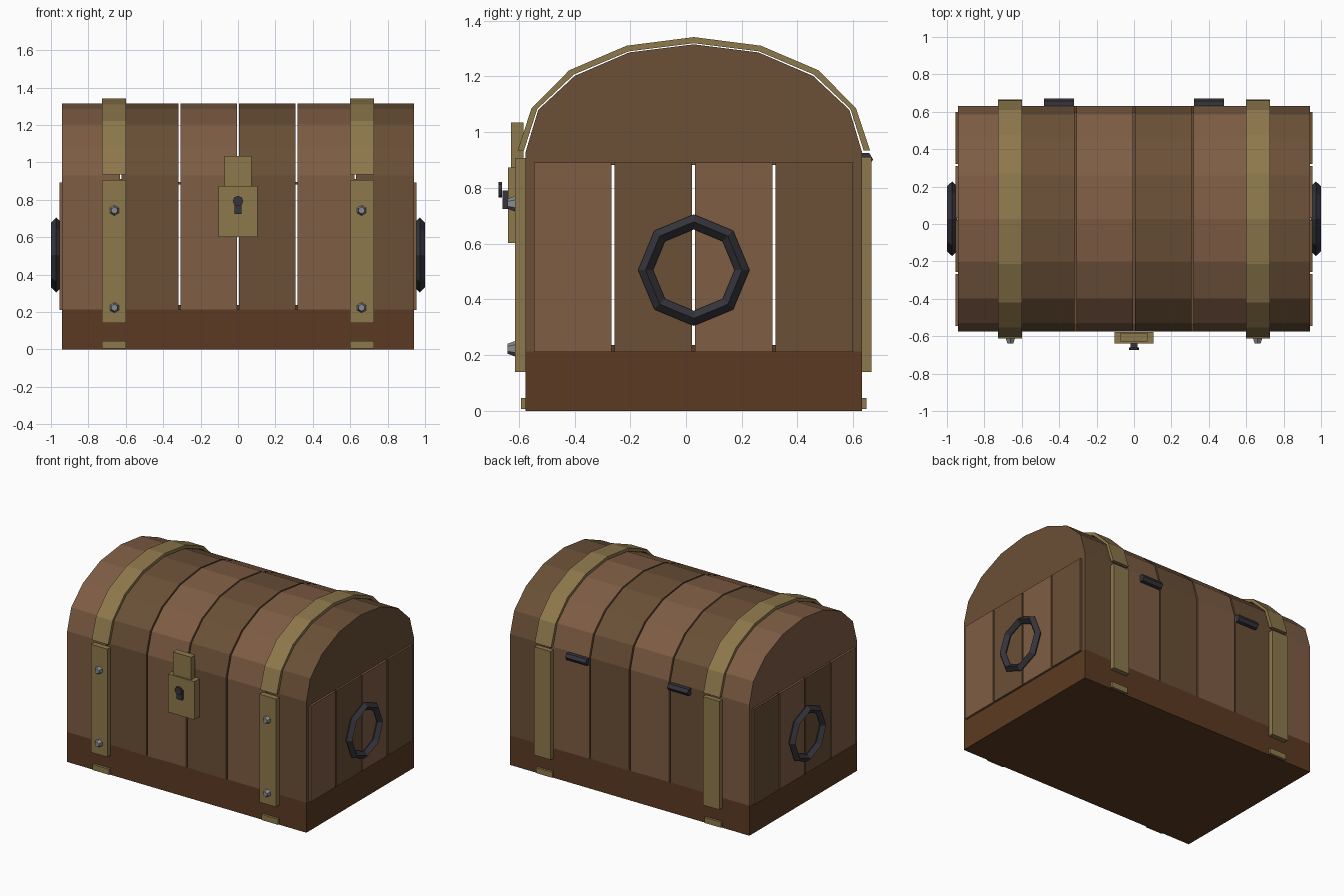
import bpy, bmesh, math
from mathutils import Matrix

if "Cube" in bpy.data.objects:
    bpy.data.objects.remove(bpy.data.objects["Cube"])


def material(name, r, g, b):
    m = bpy.data.materials.new(name)
    m.diffuse_color = (r, g, b, 1)
    m.use_nodes = True
    m.node_tree.nodes["Principled BSDF"].inputs["Base Color"].default_value = m.diffuse_color
    return m


LIGHT = material("light_wood", 0.21, 0.11, 0.058)
DARK = material("dark_wood", 0.145, 0.08, 0.038)
BASE = material("base_wood", 0.105, 0.042, 0.016)
BRASS = material("brass", 0.27, 0.19, 0.072)
IRON = material("iron", 0.035, 0.035, 0.045)
STEEL = material("steel", 0.24, 0.26, 0.28)


def finish(name, bm, mat):
    bmesh.ops.recalc_face_normals(bm, faces=bm.faces)
    me = bpy.data.meshes.new(name)
    bm.to_mesh(me)
    bm.free()
    me.materials.append(mat)
    ob = bpy.data.objects.new(name, me)
    bpy.context.collection.objects.link(ob)
    return ob


def box(name, x, y, z, mat):
    """Box from (min, max) ranges."""
    bm = bmesh.new()
    bmesh.ops.create_cube(bm, size=1)
    for v in bm.verts:
        v.co = [r[0] + (c + 0.5) * (r[1] - r[0]) for c, r in zip(v.co, (x, y, z))]
    return finish(name, bm, mat)


def extrude_x(name, profile, x0, x1, mat):
    """Extrude a closed (y, z) profile along x."""
    bm = bmesh.new()
    face = bm.faces.new([bm.verts.new((x0, y, z)) for y, z in profile])
    new = bmesh.ops.extrude_face_region(bm, geom=[face])["geom"]
    bmesh.ops.translate(bm, vec=(x1 - x0, 0, 0),
                        verts=[g for g in new if isinstance(g, bmesh.types.BMVert)])
    return finish(name, bm, mat)


def cylinder(name, loc, axis, sides, r1, r2, depth, mat):
    bm = bmesh.new()
    rot = Matrix.Rotation(math.pi / 2, 4, 'X' if axis == 'Y' else 'Y')
    bmesh.ops.create_cone(bm, cap_ends=True, segments=sides, radius1=r1, radius2=r2,
                          depth=depth, matrix=Matrix.Translation(loc) @ rot)
    return finish(name, bm, mat)


CY = 0.028              # middle of the chest in y
FRONT, BACK = -0.575, 0.631

# base and floor
box("base", (-0.94, 0.94), (FRONT, BACK), (0, 0.213), BASE)
box("floor", (-0.91, 0.91), (-0.54, 0.596), (0.2, 0.237), BASE)
box("lid_liner", (-0.91, 0.91), (-0.54, 0.596), (0.882, 0.896), DARK)

# lid and strap profiles, half arcs mirrored about the middle
lid_half = [(0.603, 0.89), (0.603, 0.93), (0.558, 1.08), (0.427, 1.202), (0.232, 1.286)]
strap_out = [(0.632, 0.935), (0.582, 1.086), (0.447, 1.222), (0.241, 1.31)]
strap_in = [(0.609, 0.935), (0.562, 1.083), (0.43, 1.207), (0.233, 1.29)]


def arch(half, apex):
    return ([(CY + y, z) for y, z in half] + [(CY, apex)]
            + [(CY - y, z) for y, z in reversed(half)])


# front, back and lid planks
step = 1.88 / 6
for i in range(6):
    x0, x1 = -0.94 + i * step, -0.94 + (i + 1) * step
    a = x0 if i == 0 else x0 + 0.005
    b = x1 if i == 5 else x1 - 0.005
    mat = DARK if i % 2 else LIGHT
    box(f"front_plank_{i}", (a, b), (FRONT, FRONT + 0.04), (0.21, 0.89), mat)
    box(f"back_plank_{i}", (a, b), (BACK - 0.04, BACK), (0.21, 0.89), mat)
    extrude_x(f"lid_plank_{i}", arch(lid_half, 1.315), a, b, mat)

# side planks
for s, side in ((1, "right"), (-1, "left")):
    for i in range(4):
        y0 = -0.546 + i * 0.289
        xs = sorted((s * 0.91, s * 0.955))
        box(f"{side}_side_plank_{i}", xs, (y0, y0 + 0.279), (0.211, 0.892),
            DARK if i % 2 else LIGHT)

# metal straps and bolts
for s, side in ((1, "right"), (-1, "left")):
    xs = sorted((s * 0.598, s * 0.727))
    extrude_x(f"{side}_lid_strap", arch(strap_out, 1.341) + arch(strap_in, 1.319)[::-1],
              xs[0], xs[1], BRASS)
    box(f"{side}_front_strap", xs, (-0.613, FRONT + 0.002), (0.14, 0.907), BRASS)
    box(f"{side}_back_strap", xs, (BACK - 0.002, 0.665), (0.14, 0.91), BRASS)
    box(f"{side}_bottom_strap", xs, (-0.592, 0.647), (0.006, 0.046), BRASS)
    for z in (0.223, 0.743):
        cylinder(f"{side}_bolt", (s * 0.661, -0.626, z), 'Y', 6, 0.028, 0.018, 0.028, STEEL)

# lock
box("lock_body", (-0.104, 0.104), (-0.638, -0.578), (0.602, 0.873), BRASS)
box("lock_hasp", (-0.072, 0.072), (-0.628, -0.583), (0.86, 1.034), BRASS)
cylinder("keyhole_disc", (0, -0.667, 0.793), 'Y', 8, 0.028, 0.028, 0.012, IRON)
box("keyhole_slot", (-0.02, 0.02), (-0.659, -0.636), (0.725, 0.79), IRON)

# hinges
for s, side in ((1, "right"), (-1, "left")):
    cylinder(f"{side}_hinge", (s * 0.4, 0.644, 0.902), 'X', 6, 0.027, 0.027, 0.16, IRON)

# eight-sided ring handles with a diamond section
for s, side in ((1, "right"), (-1, "left")):
    bm = bmesh.new()
    rings = []
    for i in range(8):
        a = i * math.pi / 4
        rings.append([bm.verts.new((s * (0.972 + dx), CY + r * math.cos(a), 0.505 + r * math.sin(a)))
                      for dx, r in ((0, 0.2), (0.028, 0.173), (0, 0.146), (-0.028, 0.173))])
    for i in range(8):
        p, q = rings[i], rings[(i + 1) % 8]
        for k in range(4):
            bm.faces.new((p[k], q[k], q[(k + 1) % 4], p[(k + 1) % 4]))
    finish(f"{side}_ring_handle", bm, IRON)
